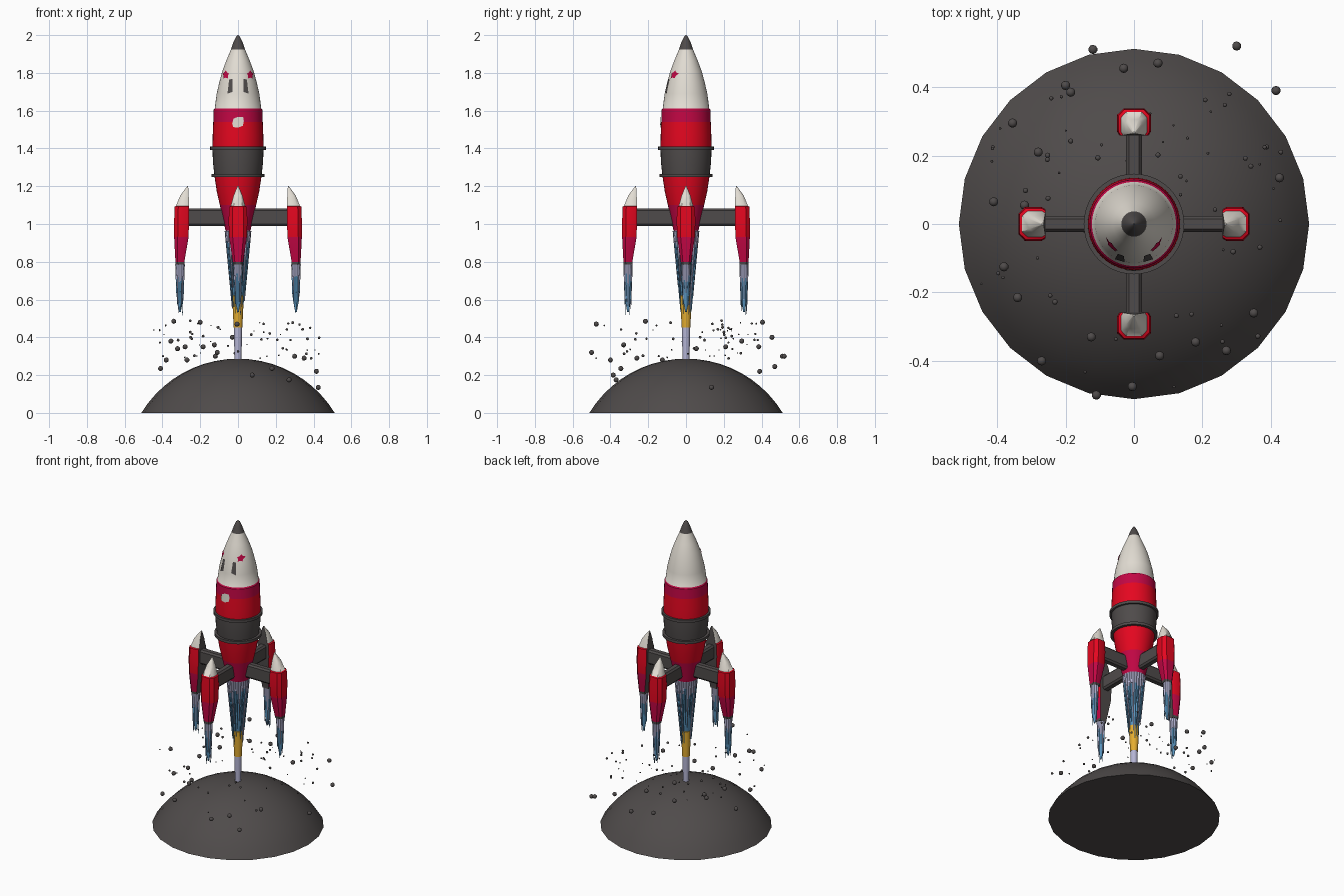
import bpy, bmesh, math, random
from mathutils import Vector, Matrix

if "Cube" in bpy.data.objects:
    bpy.data.objects.remove(bpy.data.objects["Cube"])

random.seed(7)
COLS = {
    "charcoal": (0.078, 0.07, 0.069), "cream": (0.76, 0.72, 0.65),
    "red": (0.78, 0.002, 0.014), "crimson": (0.54, 0.002, 0.058),
    "flame_blue": (0.10, 0.30, 0.52), "flame_lavender": (0.46, 0.46, 0.66),
    "flame_yellow": (0.78, 0.42, 0.03),
}
MATS = {}
for n, c in COLS.items():
    MATS[n] = bpy.data.materials.new(n)
    MATS[n].diffuse_color = (*c, 1)
NAMES = list(COLS)


def finish(name, bm, rule, angle=35):
    """Turn a bmesh into an object, colouring each face by rule(face)."""
    bm.normal_update()
    bm.faces.index_update()
    for f in bm.faces:
        f.material_index = NAMES.index(rule(f) if callable(rule) else rule)
        f.smooth = True
    me = bpy.data.meshes.new(name)
    bm.to_mesh(me)
    bm.free()
    for n in NAMES:
        me.materials.append(MATS[n])
    me.set_sharp_from_angle(angle=math.radians(angle))
    ob = bpy.data.objects.new(name, me)
    bpy.context.collection.objects.link(ob)
    return ob


def loft(bm, rings):
    """Skin a list of equal-length point rings, cap both ends, face outward."""
    vs = [[bm.verts.new(p) for p in r] for r in rings]
    n = len(vs[0])
    for a, b in zip(vs, vs[1:]):
        for i in range(n):
            j = (i + 1) % n
            bm.faces.new((a[i], a[j], b[j], b[i]))
    bm.faces.new(vs[0][::-1])
    bm.faces.new(vs[-1])
    bmesh.ops.recalc_face_normals(bm, faces=bm.faces[:])


def circle(r, z, n, cx=0, cy=0):
    return [(cx + r * math.cos(2 * math.pi * i / n), cy + r * math.sin(2 * math.pi * i / n), z)
            for i in range(n)]


def revolve(name, profile, n, rule, cx=0, cy=0):
    bm = bmesh.new()
    loft(bm, [circle(r, z, n, cx, cy) for r, z in profile])
    return finish(name, bm, rule)


# domed smoke mound: spherical cap
R, H = 0.60, 0.287
amax = math.acos(1 - H / R)
revolve("mound", [(R * math.sin(amax * t / 10), H - R + R * math.cos(amax * t / 10))
                  for t in (10, 9, 8, 7, 6, 5, 4, 3, 2, 1, 0.05)], 24, "charcoal")

# rocket hull, colours by height
HULL = [(.066, .965), (.078, 1.02), (.096, 1.10), (.112, 1.17), (.124, 1.25), (.133, 1.33),
        (.135, 1.40), (.134, 1.47), (.131, 1.54), (.129, 1.605), (.123, 1.612), (.113, 1.69),
        (.099, 1.75), (.083, 1.81), (.062, 1.865), (.037, 1.925), (.025, 1.96), (.011, 1.99), (.002, 2.0)]


def hull_colour(f):
    z = f.calc_center_median().z
    for top, c in ((1.10, "crimson"), (1.25, "red"), (1.40, "charcoal"), (1.54, "red"),
                   (1.612, "crimson"), (1.925, "cream")):
        if z < top:
            return c
    return "charcoal"


revolve("hull", HULL, 40, hull_colour)
for nm, z, r in (("upper_band", 1.40, .147), ("lower_band", 1.257, .141)):
    revolve(nm, [(.12, z - .009), (r, z - .009), (r, z + .009), (.12, z + .009)], 40, "charcoal")


def hull_r(z):
    for (r0, z0), (r1, z1) in zip(HULL, HULL[1:]):
        if z0 <= z <= z1:
            return r0 + (r1 - r0) * (z - z0) / (z1 - z0)


def plate(name, pts, colour, lift=.004):
    """Thin painted patch wrapped on the front of the hull."""
    bm = bmesh.new()
    cx, cz = (sum(p[k] for p in pts) / len(pts) for k in (0, 1))
    put = lambda x, z: bm.verts.new((x, -math.sqrt((hull_r(z) + lift) ** 2 - x * x), z))
    c, ring = put(cx, cz), [put(*p) for p in pts]
    for a, b in zip(ring, ring[1:] + ring[:1]):
        f = bm.faces.new((c, a, b))
        f.normal_update()
        if f.normal.y > 0:
            f.normal_flip()
    finish(name, bm, colour)


# windows, stars and badge on the front
for s, side in ((-1, "left"), (1, "right")):
    plate("window_" + side, [(s * .047, 1.765), (s * .029, 1.768), (s * .028, 1.70), (s * .056, 1.69)], "charcoal")
    star = []
    for i in range(10):
        a, r = math.pi / 2 + i * math.pi / 5, (.023, .015)[i % 2]
        star.append((s * .065 + .8 * r * math.cos(a), 1.79 + r * math.sin(a)))
    plate("star_" + side, star, "crimson")
plate("badge", [(-.031, 1.53), (-.024, 1.558), (0, 1.567), (.027, 1.567), (.031, 1.545),
                (.026, 1.52), (0, 1.51), (-.025, 1.513)], "cream", .005)


def flame(name, cx, cy, top, r0, mid, bottom, r1, n):
    """Lavender collar, blue core and a ring of ragged two-tone spikes."""
    revolve(name + "_collar", [(r0 * .9, mid), (r0, top)], 16, "flame_lavender", cx, cy)
    revolve(name + "_core", [(r1 * .3, bottom + .02), (r1 * 1.1, bottom + .08), (r0 * .8, mid + .01)],
            16, "flame_blue", cx, cy)
    bm = bmesh.new()
    kinds = []
    for i in range(n):
        a = 2 * math.pi * i / n
        zb = random.uniform(bottom, bottom + (top - bottom) * .5)
        zm = mid + random.uniform(-.03, .02)
        w = math.pi / n
        kind = "flame_lavender" if i % 3 == 0 else "flame_blue"

        def section(z, k):
            r = (r0 + (r1 - r0) * (top - z) / (top - bottom)) * 1.05
            return [bm.verts.new((cx + q * r * math.cos(a + d), cy + q * r * math.sin(a + d), z))
                    for q, d in ((1, -w * k), (1.06, 0), (1, w * k), (.85, 0))]
        rows = [section(top - .004, 1.05), section(zm, .95), section(zb, .12)]
        for col, (p, q) in zip(("flame_lavender", kind), zip(rows, rows[1:])):
            for j in range(4):
                bm.faces.new((q[j], q[(j + 1) % 4], p[(j + 1) % 4], p[j]))
                kinds.append(col)
    finish(name + "_spikes", bm, lambda f: kinds[f.index])


# main exhaust
flame("main_flame", 0, 0, .968, .064, .90, .52, .026, 24)
revolve("yellow_jet", [(.014, .45), (.023, .451), (.031, .62), (.01, .64)], 16, "flame_yellow")
revolve("jet_column", [(.018, .275), (.022, .44), (.022, .452)], 16, "flame_lavender")

# four boosters (z, inner, outer, half width), struts and small flames
BOOST = [(.785, .284, .330, .025), (.80, .284, .331, .028), (.87, .272, .335, .038), (.93, .262, .338, .047),
         (1.02, .259, .338, .050), (1.092, .259, .335, .046), (1.096, .259, .328, .038),
         (1.15, .261, .306, .024), (1.20, .264, .269, .003)]


def booster_colour(f):
    z = f.calc_center_median().z
    if z < .80 or f.normal.dot(-out) > .85:
        return "charcoal"
    return "crimson" if z < .93 else "red" if z < 1.095 else "cream"


for k, side in enumerate(("right", "back", "left", "front")):
    rot = Matrix.Rotation(k * math.pi / 2, 4, "Z")
    out = rot @ Vector((1, 0, 0))
    bm = bmesh.new()
    rings = []
    for z, i, o, w in BOOST:
        d = o - i
        half = [(o, .6 * w), (o - .25 * d, w), (i + .15 * d, w), (i, .85 * w)]
        sec = half + [(u, -v) for u, v in half[::-1]]
        rings.append([rot @ Vector((u, v, z)) for u, v in sec])
    loft(bm, rings)
    finish(side + "_booster", bm, booster_colour, 40)
    # strut with bevelled edges
    bm = bmesh.new()
    sec = [(.023, 1.0), (.023, 1.072), (.014, 1.083), (-.014, 1.083),
           (-.023, 1.072), (-.023, 1.0), (-.014, .989), (.014, .989)]
    loft(bm, [[rot @ Vector((x, y, z)) for y, z in sec] for x in (.05, .27)])
    finish(side + "_strut", bm, "charcoal", 20)
    c = out * .307
    flame(side + "_flame", c.x, c.y, .79, .023, .72, .515, .014, 14)

# flying rubble: big pieces placed, small ones scattered
BIG = [(-.12, .51, .30), (-.03, .455, .40), (.07, .47, .245), (.30, .52, .30), (.415, .39, .22), (-.2, .405, .48),
       (-.185, .385, .35), (-.355, .295, .38), (-.28, .21, .35), (-.41, .065, .235), (-.32, .055, .34),
       (-.38, -.125, .28), (-.34, -.215, .485), (-.27, -.40, .28), (-.11, -.50, .32), (-.005, -.475, .47),
       (.075, -.385, .20), (-.125, -.33, .36), (.18, -.345, .235), (.27, -.37, .175), (.35, -.26, .29),
       (.425, .135, .135)]
bm = bmesh.new()
rubble = [(p, .0135) for p in BIG]
for i in range(62):
    a, r = random.uniform(0, 2 * math.pi), random.uniform(.14, .5)
    rubble.append(((r * math.cos(a), r * math.sin(a), random.uniform(.29, .49) - .15 * max(0, r - .35)),
                   random.uniform(.003, .008)))
for p, r in rubble:
    bmesh.ops.create_icosphere(bm, subdivisions=2, radius=r, matrix=Matrix.Translation(p))
finish("rubble", bm, "charcoal", 60)

for m in bpy.data.materials:
    if m.users and not m.is_grease_pencil:
        m.use_nodes = True
        m.node_tree.nodes["Principled BSDF"].inputs["Base Color"].default_value = m.diffuse_color
